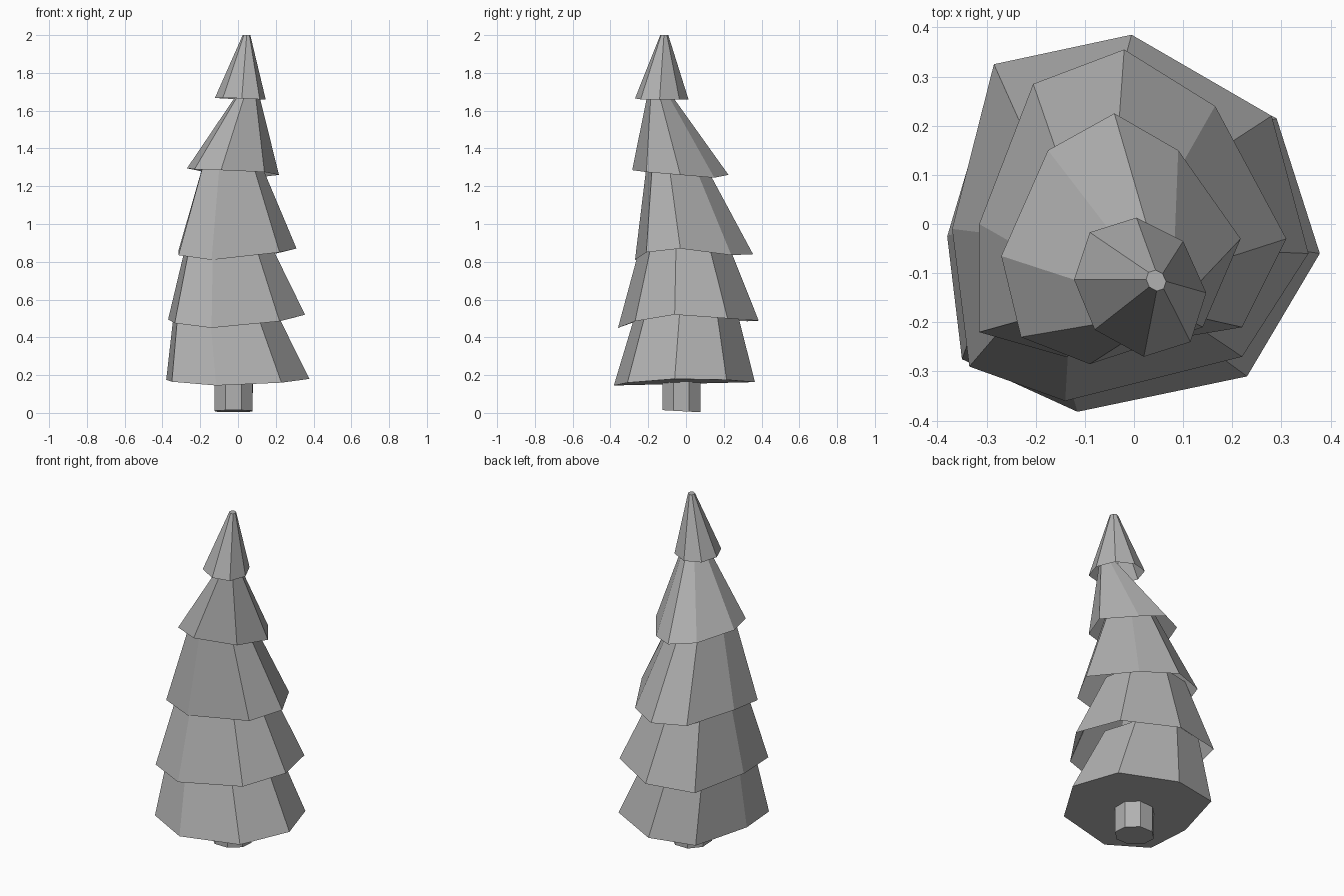
import bpy, bmesh
from math import cos, sin, radians

if "Cube" in bpy.data.objects:
    bpy.data.objects.remove(bpy.data.objects["Cube"])

N = 8

# Mid-grey finish shared by all parts
grey = bpy.data.materials.new("mid_grey")
grey.diffuse_color = (0.44, 0.44, 0.44, 1)
grey.use_nodes = True
grey.node_tree.nodes["Principled BSDF"].inputs["Base Color"].default_value = grey.diffuse_color


def shell(name, low_ring, high_ring, closed_bottom):
    """Eight-sided flat-faced shell between two rings, capped on top."""
    bm = bmesh.new()
    low = [bm.verts.new(p) for p in low_ring]
    high = [bm.verts.new(p) for p in high_ring]
    for i in range(N):
        j = (i + 1) % N
        bm.faces.new((low[i], low[j], high[j], high[i]))
    bm.faces.new(high)
    if closed_bottom:
        bm.faces.new(low[::-1])
    mesh = bpy.data.meshes.new(name)
    bm.to_mesh(mesh)
    bm.free()
    mesh.materials.append(grey)
    bpy.context.collection.objects.link(bpy.data.objects.new(name, mesh))


def tier(name, rim, centre, scale, z_top, extend, closed_bottom):
    """Rim shrunk towards a top ring, continued upward inside the tier above."""
    mx = (min(p[0] for p in rim) + max(p[0] for p in rim)) / 2
    my = (min(p[1] for p in rim) + max(p[1] for p in rim)) / 2
    top = []
    for x, y, z in rim:
        tx, ty = centre[0] + scale * (x - mx), centre[1] + scale * (y - my)
        top.append((x + extend * (tx - x), y + extend * (ty - y), z + extend * (z_top - z)))
    shell(name, rim, top, closed_bottom)


def circle(cx, cy, r, z, tilt=0):
    pts = []
    for i in range(N):
        a = radians(112 + 45 * i)
        pts.append((cx + r * cos(a), cy + r * sin(a), z - tilt * sin(a)))
    return pts


# Trunk
shell("trunk", circle(-0.023, -0.024, 0.108, 0.009, 0.006),
      circle(-0.023, -0.024, 0.11, 0.2), True)

# Foliage tiers, bottom to top: rim, top centre, top scale, top height, hidden extension
tiers = [
    ([(-.01, .365, .163), (-.28, .31, .168), (-.38, -.025, .175), (-.35, -.275, .165),
      (-.115, -.382, .145), (.23, -.31, .16), (.378, -.06, .18), (.29, .215, .175)],
     (-.06, .002), .75, .49, 1.3),
    ([(-.005, .385, .488), (-.285, .325, .485), (-.37, -.01, .495), (-.335, -.29, .475),
      (-.14, -.36, .45), (.22, -.27, .485), (.355, -.06, .52), (.28, .22, .5)],
     (-.045, -.005), .67, .84, 1.3),
    ([(-.02, .355, .84), (-.205, .285, .845), (-.315, .0, .86), (-.315, -.22, .835),
      (-.14, -.27, .81), (.22, -.21, .85), (.31, -.03, .87), (.165, .24, .835)],
     (-.027, -.045), .54, 1.27, 1.25),
    ([(-.04, .225, 1.26), (-.175, .15, 1.275), (-.27, -.065, 1.295), (-.23, -.23, 1.29),
      (-.09, -.285, 1.285), (.14, -.21, 1.275), (.217, -.03, 1.26), (.09, .15, 1.245)],
     (.047, -.135), .29, 1.66, 1.2),
    ([(.005, .013, 1.66), (-.09, -.017, 1.665), (-.122, -.113, 1.668), (-.08, -.215, 1.668),
      (.02, -.27, 1.665), (.115, -.24, 1.66), (.147, -.14, 1.658), (.1, -.035, 1.66)],
     (.045, -.115), .15, 2.0, 1.0),
]
for i, (rim, centre, scale, z_top, extend) in enumerate(tiers, 1):
    tier(f"foliage_tier_{i}", rim, centre, scale, z_top, extend, i == 1)
